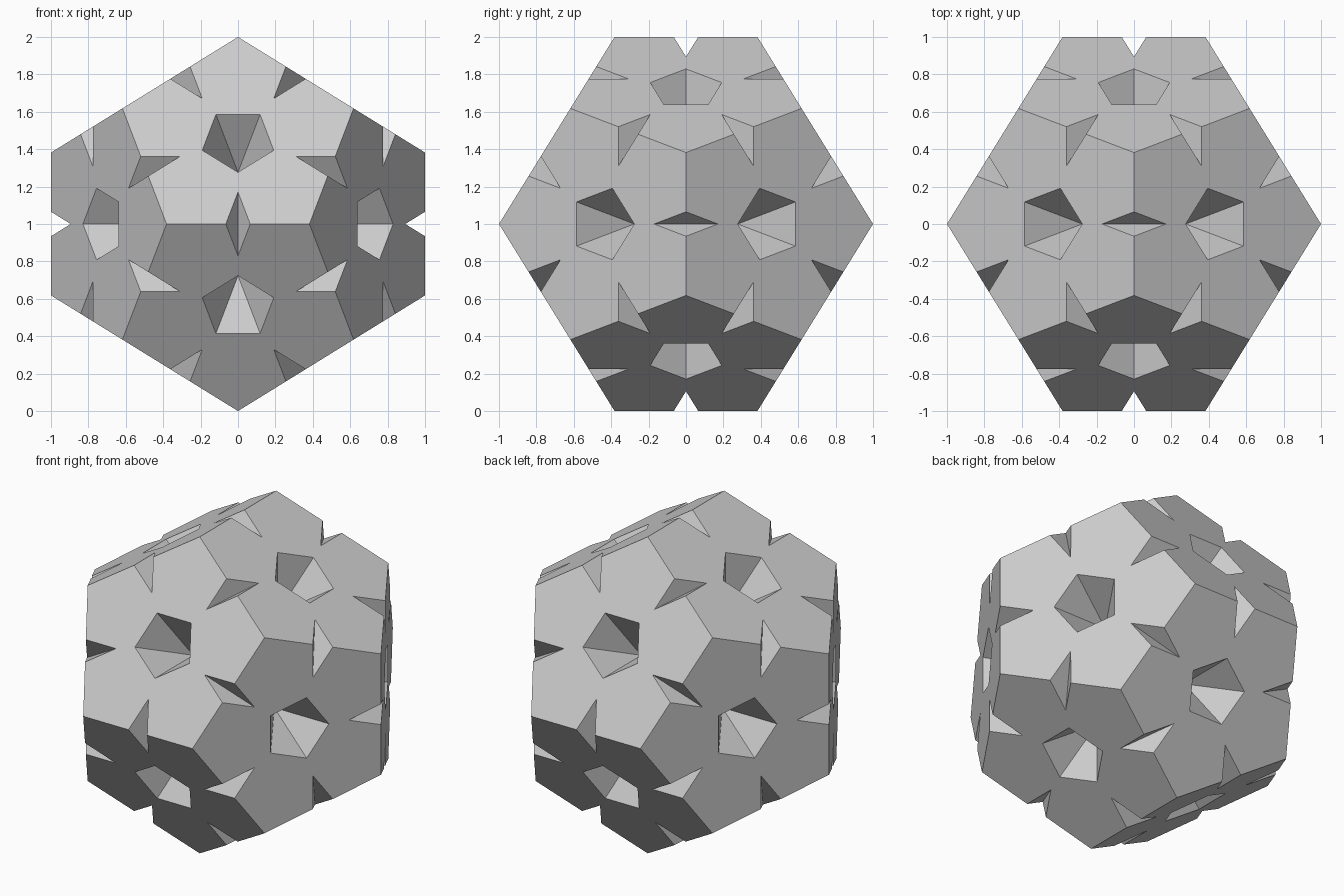
import bpy, bmesh
from math import sqrt, atan2
from itertools import product
from mathutils import Vector

if "Cube" in bpy.data.objects:
    bpy.data.objects.remove(bpy.data.objects["Cube"])

PHI = (1 + sqrt(5)) / 2
CUT = 0.2008      # pit corner radius and notch length on a face
HALF = 0.0653     # half width of an edge notch
APEX = 0.5257     # distance of pit apex from the centre
UP = Vector((0, 0, 1))


def cyclic(a, b):
    """All sign and cyclic permutations of (0, a, b)."""
    pts = []
    for s, t in product((-1, 1), repeat=2):
        v = (0, s * a, t * b)
        pts += [Vector(v[i:] + v[:i]) for i in range(3)]
    return pts


# Dodecahedron corners and face directions
k = 1 / PHI
corners = [Vector(v) * k for v in product((-1, 1), repeat=3)]
corners += [Vector((x, y, z)) for z, x, y in cyclic(1, k * k)]
target = Vector((0, k * k, 1))
if not any((c - target).length < 1e-4 for c in corners):
    corners = corners[:8] + cyclic(k * k, 1)
normals = [n.normalized() for n in cyclic(1, k)]

bm = bmesh.new()


def face(*pts):
    bm.faces.new([bm.verts.new(p + UP) for p in pts])


for n in normals:
    ring = sorted(corners, key=lambda v: -v.dot(n))[:5]
    c = sum(ring, Vector()) / 5
    u = (ring[0] - c).normalized()
    w = n.cross(u)
    ring.sort(key=lambda v: atan2((v - c).dot(w), (v - c).dot(u)))

    # Notch and pit points belonging to each edge of this face
    sides = []
    for i in range(5):
        a, b = ring[i], ring[(i + 1) % 5]
        m = (a + b) / 2
        inward = (c - m).normalized()
        along = (b - a).normalized() * HALF
        tip = m + inward * CUT
        sides.append((m - along, tip, m + along, c - inward * CUT, b))
        # One notch wall; the neighbouring face adds the opposite one
        axis = m.normalized()
        far_tip = 2 * axis * tip.dot(axis) - tip
        face(m - along, far_tip, tip)

    # Flat surface around each corner, and the pit walls
    for i in range(5):
        _, tip, end, pit, corner = sides[i]
        start2, tip2, _, pit2, _ = sides[(i + 1) % 5]
        face(pit, tip, end, corner, start2, tip2, pit2)
        face(pit, pit2, n * APEX)

bmesh.ops.remove_doubles(bm, verts=bm.verts, dist=1e-3)
bmesh.ops.recalc_face_normals(bm, faces=bm.faces)
mesh = bpy.data.meshes.new("notched_dodecahedron")
bm.to_mesh(mesh)
bm.free()
obj = bpy.data.objects.new("notched_dodecahedron", mesh)
bpy.context.collection.objects.link(obj)
